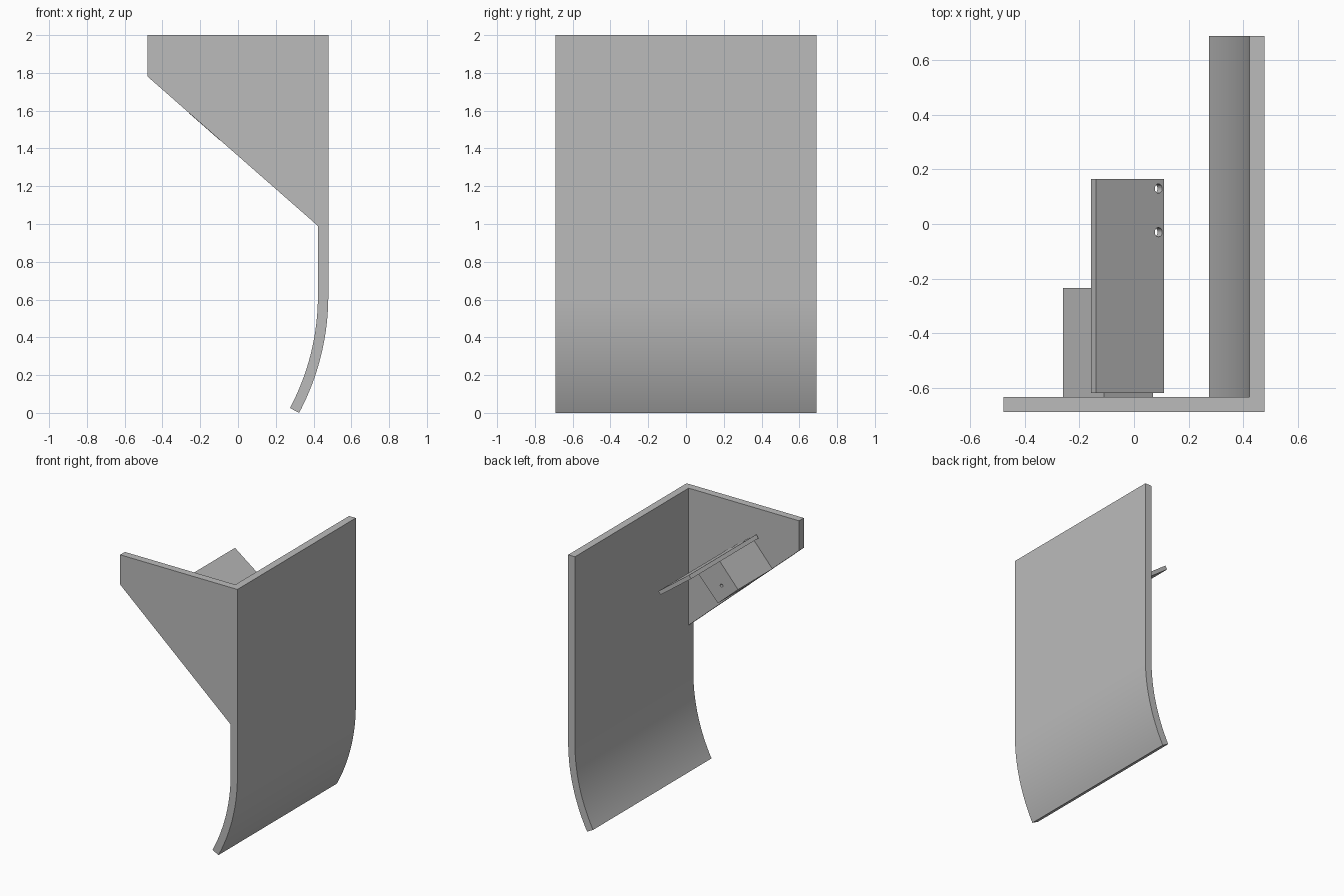
import bpy, bmesh, math
from mathutils import Vector, Matrix

cube = bpy.data.objects.get("Cube")
if cube:
    bpy.data.objects.remove(cube, do_unlink=True)

grey = bpy.data.materials.new("plain grey")
grey.use_nodes = True
colour = (0.5, 0.5, 0.5, 1)
grey.diffuse_color = colour
grey.node_tree.nodes["Principled BSDF"].inputs["Base Color"].default_value = colour


def extrude(name, profile, y0, y1):
    """Extrude an (x, z) profile along y."""
    bm = bmesh.new()
    face = bm.faces.new([bm.verts.new((x, y0, z)) for x, z in profile])
    side = bmesh.ops.extrude_face_region(bm, geom=[face])["geom"]
    bmesh.ops.translate(bm, vec=(0, y1 - y0, 0),
                        verts=[v for v in side if isinstance(v, bmesh.types.BMVert)])
    bmesh.ops.recalc_face_normals(bm, faces=bm.faces)
    mesh = bpy.data.meshes.new(name)
    bm.to_mesh(mesh)
    bm.free()
    mesh.materials.append(grey)
    obj = bpy.data.objects.new(name, mesh)
    bpy.context.collection.objects.link(obj)
    return obj


def drill(target, centre, axis, radius, depth):
    """Cut a round hole with a hidden cylinder."""
    bpy.ops.mesh.primitive_cylinder_add(vertices=24, radius=radius, depth=depth)
    cutter = bpy.context.object
    cutter.name = target.name + "_hole_cutter"
    cutter.matrix_world = (Matrix.Translation(centre)
                           @ Vector(axis).to_track_quat("Z", "Y").to_matrix().to_4x4())
    cutter.data.materials.append(grey)
    cutter.hide_render = True
    cutter.hide_set(True)
    cutter.display_type = "WIRE"
    mod = target.modifiers.new("hole", "BOOLEAN")
    mod.operation = "DIFFERENCE"
    mod.solver = "EXACT"
    mod.object = cutter


HALF_X, HALF_Y, THICK = 0.478, 0.69, 0.055
inner_x = HALF_X - THICK
wall_y = -HALF_Y + THICK

# Tall panel with a curled lower edge
radius, sweep, steps = 1.32, math.radians(28), 24
bend_z = radius * math.sin(sweep)


def arc(r):
    return [(HALF_X - radius + r * math.cos(sweep * i / steps),
             bend_z - r * math.sin(sweep * i / steps)) for i in range(steps + 1)]


outline = [(HALF_X, 2)] + arc(radius) + arc(radius - THICK)[::-1] + [(inner_x, 2)]
panel = extrude("curved_panel", outline, -HALF_Y, HALF_Y)
bpy.context.view_layer.objects.active = panel
panel.select_set(True)
bpy.ops.object.shade_smooth_by_angle(angle=math.radians(20))
panel.select_set(False)

# Side wall with a slanted lower edge
extrude("side_wall", [(-HALF_X, 2), (-HALF_X, 1.78), (inner_x, 0.99), (inner_x, 2)],
        -HALF_Y, wall_y)

# Tilted plate with two mounting holes
tilt = math.radians(36.5)
along = Vector((math.cos(tilt), 0, -math.sin(tilt)))
normal = Vector((math.sin(tilt), 0, math.cos(tilt)))
top = Vector((-0.14, 0, 1.815))
length, plate_t = 0.311, 0.029
corners = [top, top + along * length,
           top + along * length - normal * plate_t, top - normal * plate_t]
plate = extrude("tilted_plate", [(c.x, c.z) for c in corners], -0.62, 0.165)
for y in (0.13, -0.03):
    drill(plate, top + along * 0.286 + Vector((0, y, 0)), normal, 0.017, 0.2)

# Support block between the wall and the plate, with a small end hole
under = top - normal * plate_t
upper = [under + along * s for s in (0.058, 0.282)]
block = extrude("support_block",
                [(-0.26, 1.587), (-0.096, 1.443)] + [(c.x, c.z) for c in upper[::-1]],
                wall_y, -0.235)
drill(block, Vector((-0.125, -0.235, 1.58)), (0, 1, 0), 0.011, 0.2)
